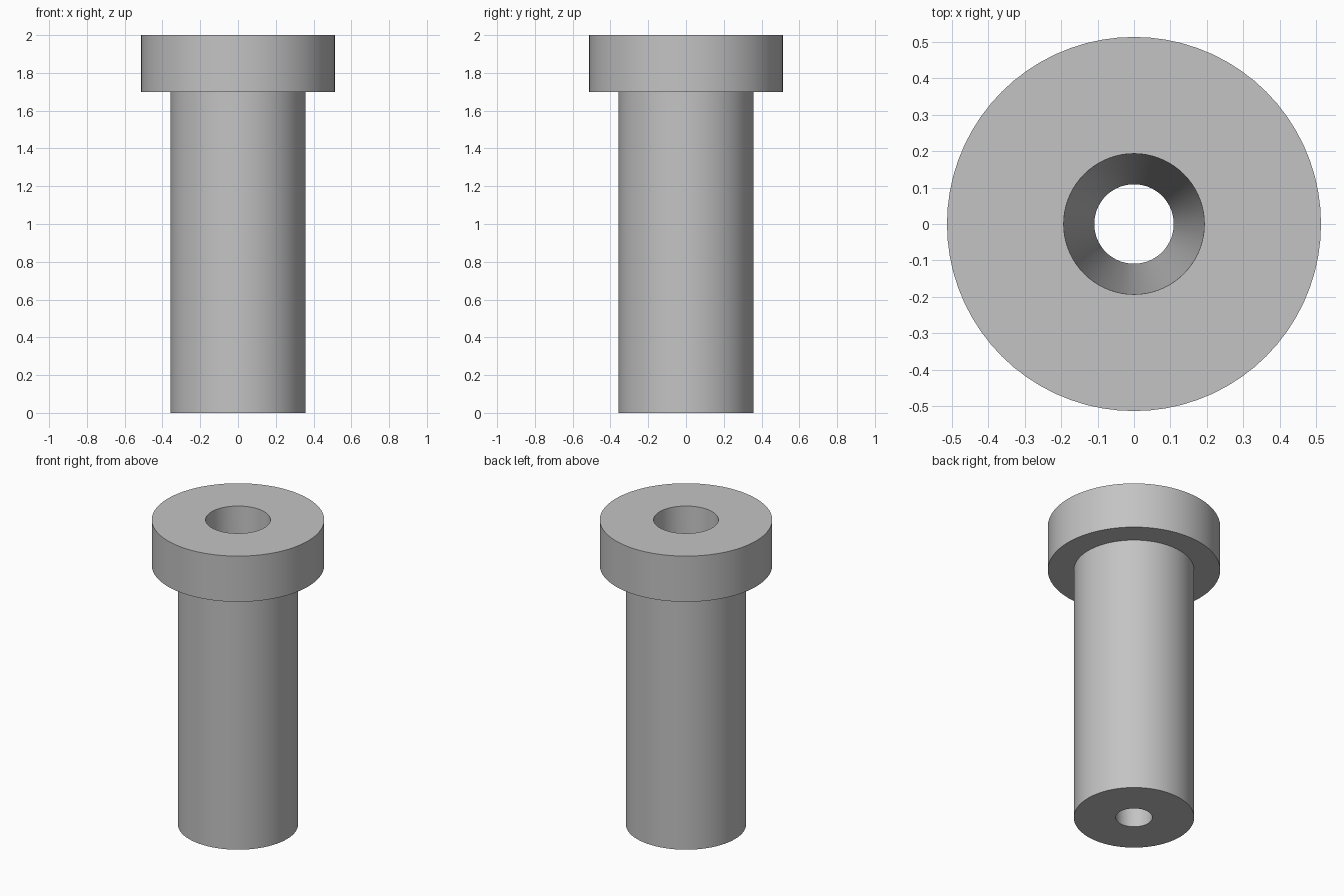
import bpy
import bmesh
import math

cube = bpy.data.objects.get("Cube")
if cube:
    bpy.data.objects.remove(cube, do_unlink=True)

SEGMENTS = 72
HEIGHT = 2.0
HEAD_BASE = 1.7
HEAD_RADIUS = 0.513
SHANK_RADIUS = 0.358
BORE_TOP = 0.193
BORE_BOTTOM = 0.109

steel = bpy.data.materials.new("plain grey steel")
steel.use_nodes = True
grey = (0.55, 0.55, 0.55, 1.0)
steel.diffuse_color = grey
steel.node_tree.nodes["Principled BSDF"].inputs["Base Color"].default_value = grey


def lathe(name, profile, material):
    """Revolve a closed (radius, height) outline around the z axis."""
    bm = bmesh.new()
    rings = []
    for radius, z in profile:
        angles = [math.tau * i / SEGMENTS for i in range(SEGMENTS)]
        rings.append([bm.verts.new((radius * math.cos(a), radius * math.sin(a), z))
                      for a in angles])
    for lower, upper in zip(rings, rings[1:] + rings[:1]):
        for i in range(SEGMENTS):
            j = (i + 1) % SEGMENTS
            bm.faces.new((lower[i], lower[j], upper[j], upper[i]))
    bmesh.ops.recalc_face_normals(bm, faces=bm.faces)
    mesh = bpy.data.meshes.new(name)
    bm.to_mesh(mesh)
    bm.free()
    mesh.materials.append(material)
    obj = bpy.data.objects.new(name, mesh)
    bpy.context.collection.objects.link(obj)
    bpy.ops.object.select_all(action="DESELECT")
    obj.select_set(True)
    bpy.context.view_layer.objects.active = obj
    bpy.ops.object.shade_smooth_by_angle(angle=math.radians(30))
    return obj


# Flanged bushing: shank, wide head and tapered through-bore in one outline
lathe("flanged_bushing", [
    (BORE_BOTTOM, 0.0),
    (SHANK_RADIUS, 0.0),
    (SHANK_RADIUS, HEAD_BASE),
    (HEAD_RADIUS, HEAD_BASE),
    (HEAD_RADIUS, HEIGHT),
    (BORE_TOP, HEIGHT),
], steel)
